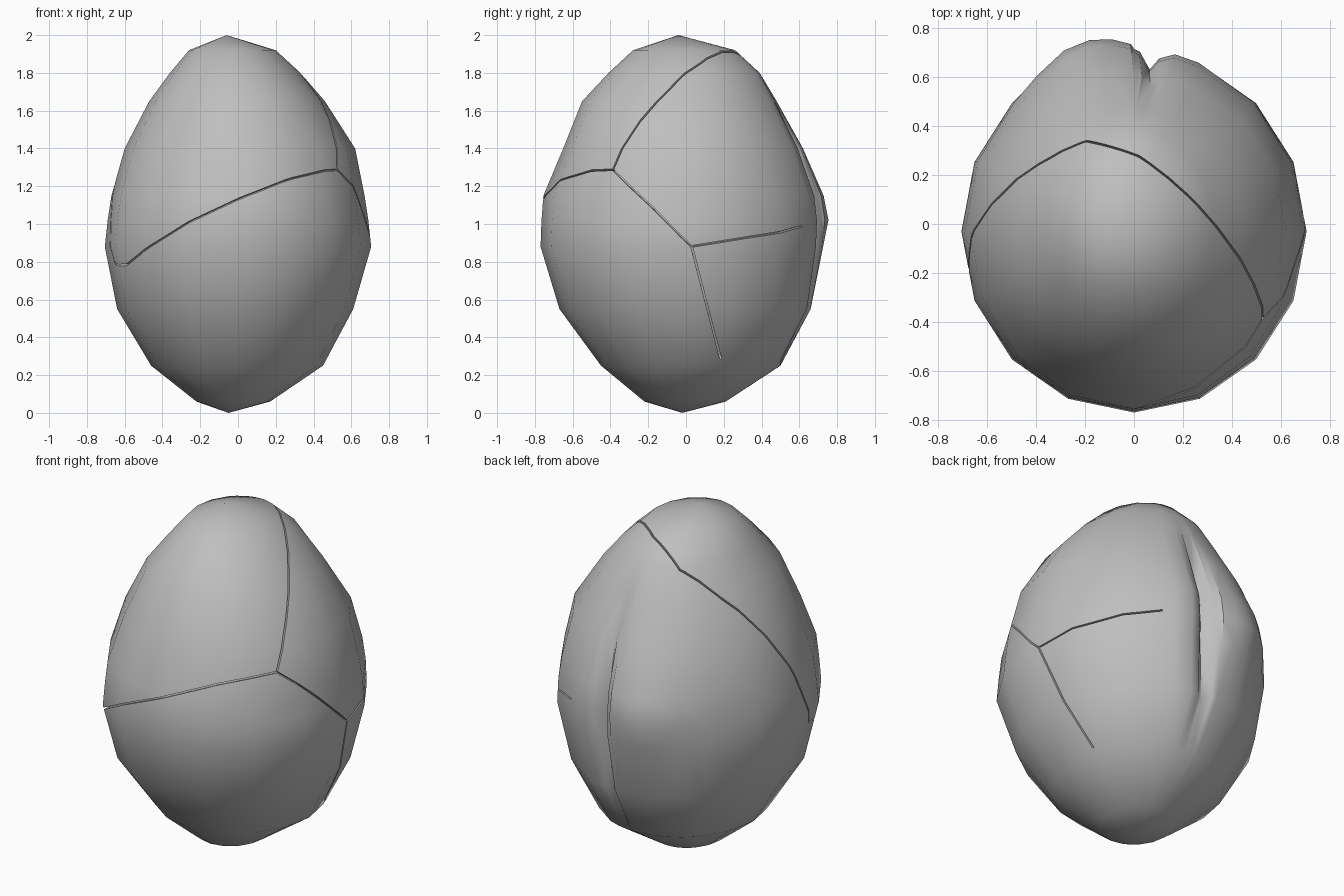
import bpy
import bmesh
import math
from mathutils import Vector
from mathutils.bvhtree import BVHTree
from mathutils.interpolate import poly_3d_calc

if "Cube" in bpy.data.objects:
    bpy.data.objects.remove(bpy.data.objects["Cube"], do_unlink=True)

# One plain grey for the whole shell
shell_grey = bpy.data.materials.new("shell grey")
shell_grey.use_nodes = True
GREY = (0.52, 0.52, 0.52, 1)
shell_grey.diffuse_color = GREY
shader = shell_grey.node_tree.nodes["Principled BSDF"]
shader.inputs["Base Color"].default_value = GREY
shader.inputs["Roughness"].default_value = 0.8


def make_object(name, bm):
    mesh = bpy.data.meshes.new(name)
    bm.to_mesh(mesh)
    bm.free()
    mesh.materials.append(shell_grey)
    obj = bpy.data.objects.new(name, mesh)
    bpy.context.scene.collection.objects.link(obj)
    return obj


# Shell outline: height, then x and y limits of each ring
RINGS = [
    (0.06, -0.22, 0.17, -0.22, 0.21),
    (0.25, -0.46, 0.45, -0.45, 0.50),
    (0.55, -0.64, 0.61, -0.67, 0.66),
    (0.88, -0.705, 0.705, -0.77, 0.71),
    (1.02, -0.69, 0.69, -0.765, 0.715),
    (1.15, -0.67, 0.67, -0.755, 0.70),
    (1.40, -0.60, 0.62, -0.65, 0.61),
    (1.65, -0.47, 0.46, -0.55, 0.48),
    (1.80, -0.36, 0.33, -0.41, 0.39),
    (1.92, -0.26, 0.20, -0.28, 0.26),
]
BOTTOM, TOP = (-0.05, -0.02, 0), (-0.06, -0.04, 2)

# Fold in the back: angle and radial offset, a cleft beside a raised plate
FOLD = [(76, 0.0), (81, -0.03), (84, -0.08), (88, -0.01), (91, 0.02),
        (97, 0.045), (104, 0.06), (112.5, 0.055), (124, 0.02)]


def fold_push(offset, z):
    if offset < 0:
        return offset * math.cos(min(abs(z - 1) / 0.68, 1) * math.pi / 2)
    reach = 0.55 if z > 1.02 else 0.27
    return offset * max(0, 1 - abs(z - 1.02) / reach)


offsets = {i * 22.5: 0.0 for i in range(16)}
offsets.update(dict(FOLD))
angles = sorted(offsets)

# Shell: loft of uneven rings closed by two poles
bm = bmesh.new()
loops = []
for z, x0, x1, y0, y1 in RINGS:
    loop = []
    for a in angles:
        c, s = math.cos(math.radians(a)), math.sin(math.radians(a))
        push = fold_push(offsets[a], z)
        x = (x0 + x1) / 2 + ((x1 - x0) / 2 + push) * c
        y = (y0 + y1) / 2 + ((y1 - y0) / 2 + push) * s
        loop.append(bm.verts.new((x, y, z)))
    loops.append(loop)
low, high = bm.verts.new(BOTTOM), bm.verts.new(TOP)
count = len(angles)
for i in range(count):
    j = (i + 1) % count
    bm.faces.new((low, loops[0][j], loops[0][i]))
    bm.faces.new((high, loops[-1][i], loops[-1][j]))
    for a, b in zip(loops, loops[1:]):
        bm.faces.new((a[i], a[j], b[j], b[i]))
bmesh.ops.triangulate(bm, faces=bm.faces)
shell = make_object("egg_shell", bm)
bpy.context.view_layer.objects.active = shell
shell.select_set(True)
bpy.ops.object.shade_smooth_by_angle(angle=math.radians(42))
shell.select_set(False)

# Smooth surface data, kept for placing cracks and shading the cut shell
corners = [v.co.copy() for v in shell.data.vertices]
tris = [tuple(p.vertices) for p in shell.data.polygons]
smooth = [[shell.data.corner_normals[k].vector.copy() for k in p.loop_indices]
          for p in shell.data.polygons]
tree = BVHTree.FromPolygons(corners, tris)

# Junctions where the cracks meet
FRONT_LEFT = (0.53, -0.39, 1.29)
SIDE_LEFT = (0.70, 0.03, 0.88)
UPPER_BACK = (-0.215, 0.37, 1.86)
BACK_MID = (-0.23, 0.60, 1.46)
BACK_LOW = (-0.31, 0.65, 0.85)
SIDE_BACK = (-0.52, 0.44, 0.59)
SIDE_RIGHT = (-0.65, -0.22, 0.79)
FRONT_RIGHT = (-0.60, -0.37, 0.78)
FOLD_EDGE = (0.34, 0.66, 0.99)
BASE_LEFT = (0.43, 0.18, 0.30)

CRACKS = {
    "top_crack": [FRONT_LEFT, (0.44, -0.14, 1.68), (0.26, 0.08, 1.86),
                  (0.02, 0.28, 1.91), UPPER_BACK],
    "right_crack": [UPPER_BACK, (-0.43, 0.26, 1.69), (-0.59, 0.12, 1.48),
                    (-0.66, -0.07, 1.12), SIDE_RIGHT],
    "front_crack": [FRONT_LEFT, (0.30, -0.65, 1.25), (0.02, -0.755, 1.14),
                    (-0.26, -0.71, 1.01), (-0.52, -0.5, 0.84), FRONT_RIGHT,
                    SIDE_RIGHT],
    "left_crack": [FRONT_LEFT, (0.65, -0.18, 1.09), SIDE_LEFT],
    "left_low_crack": [SIDE_LEFT, (0.6, 0.11, 0.57), BASE_LEFT],
    "left_back_crack": [SIDE_LEFT, (0.63, 0.25, 0.92), (0.52, 0.47, 0.95),
                        FOLD_EDGE],
    "back_upper_crack": [UPPER_BACK, BACK_MID, BACK_LOW],
    "fold_upper_crack": [BACK_MID, (-0.03, 0.71, 1.39)],
    "fold_low_crack": [BACK_LOW, (-0.15, 0.7, 0.91), (-0.03, 0.7, 0.98)],
    "chip_upper_crack": [FOLD_EDGE, (0.23, 0.65, 1.15), (0.1, 0.62, 1.16)],
    "chip_low_crack": [FOLD_EDGE, (0.2, 0.66, 0.95), (0.1, 0.62, 0.96)],
    "side_crack": [BACK_LOW, SIDE_BACK, (-0.65, 0.16, 0.69),
                   (-0.66, -0.09, 0.76), SIDE_RIGHT],
    "base_back_crack": [SIDE_BACK, (-0.28, 0.47, 0.42), (0.01, 0.49, 0.23),
                        (0.2, 0.38, 0.22), BASE_LEFT],
    "base_front_crack": [FRONT_RIGHT, (-0.55, -0.41, 0.58),
                         (-0.42, -0.35, 0.33), (-0.13, -0.22, 0.09),
                         (0.14, -0.1, 0.06), BASE_LEFT],
}
CENTRE = Vector((0, 0, 1))


def on_shell(point):
    ray = (point - CENTRE).normalized()
    return tree.ray_cast(CENTRE, ray)[0] or point


def make_cutter(name, points, width):
    # Narrow solid blade that follows the path through the shell skin
    path = []
    points = [on_shell(Vector(p)) for p in points]
    for a, b in zip(points, points[1:]):
        steps = max(2, int((b - a).length / 0.05))
        path += [on_shell(a.lerp(b, k / steps)) for k in range(steps)]
    path.append(points[-1])
    bm = bmesh.new()
    rows = []
    for i, p in enumerate(path):
        along = path[min(i + 1, len(path) - 1)] - path[max(i - 1, 0)]
        out = (p - CENTRE).normalized()
        side = along.cross(out).normalized() * width / 2
        rows.append([bm.verts.new(p + side * s + out * h) for s, h in
                     ((-1, -0.03), (1, -0.03), (1, 0.03), (-1, 0.03))])
    for a, b in zip(rows, rows[1:]):
        for k in range(4):
            n = (k + 1) % 4
            bm.faces.new((a[n], a[k], b[k], b[n]))
    bm.faces.new(rows[0])
    bm.faces.new(rows[-1][::-1])
    cutter = make_object(name + "_cutter", bm)
    cutter.hide_render = True
    return cutter


# Cut the cracks one by one as fine grooves, keeping each sound result
for name, points in CRACKS.items():
    cutter = make_cutter(name, points, 0.009)
    cut = shell.modifiers.new(name, "BOOLEAN")
    cut.operation = "DIFFERENCE"
    cut.solver = "EXACT"
    cut.object = cutter
    bpy.context.view_layer.update()
    graph = bpy.context.evaluated_depsgraph_get()
    result = bpy.data.meshes.new_from_object(shell.evaluated_get(graph))
    shell.modifiers.clear()
    if len(result.polygons) > len(shell.data.polygons):
        shell.data = result
    bpy.data.objects.remove(cutter, do_unlink=True)

# Smooth outer skin, flat groove walls
cracked = shell.data
cracked.shade_smooth()
normals = [Vector((0, 0, 1))] * len(cracked.loops)
for face in cracked.polygons:
    index, gap = tree.find_nearest(face.center)[2:]
    on_skin = gap < 0.002
    for k in face.loop_indices:
        normals[k] = face.normal.copy()
        if on_skin:
            spot = cracked.vertices[cracked.loops[k].vertex_index].co
            weights = poly_3d_calc([corners[v] for v in tris[index]], spot)
            blend = sum((n * w for n, w in zip(smooth[index], weights)),
                        Vector())
            normals[k] = blend.normalized()
cracked.normals_split_custom_set(normals)
